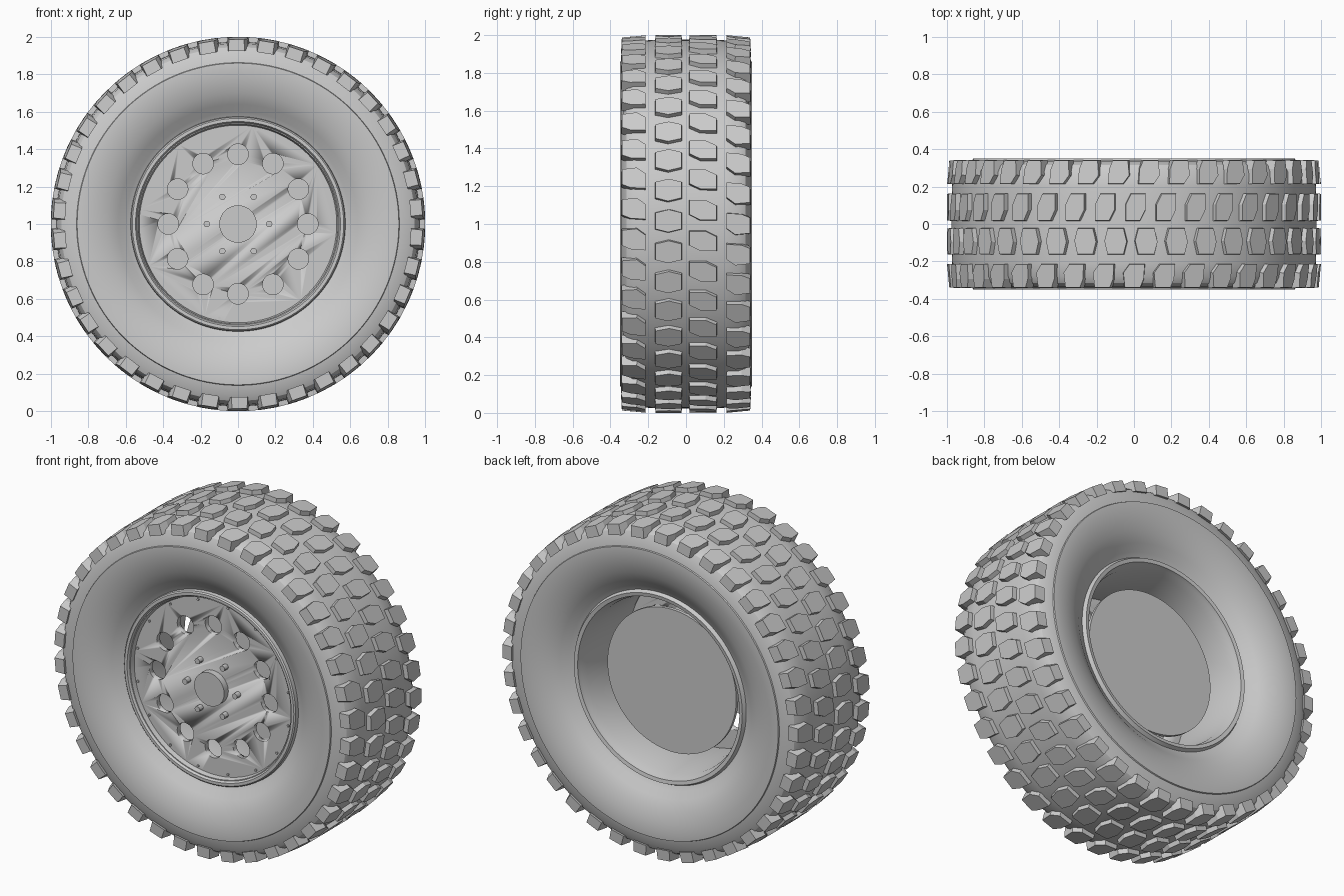
import bpy, bmesh, math
from mathutils import Matrix, Vector

if "Cube" in bpy.data.objects:
    bpy.data.objects.remove(bpy.data.objects["Cube"])

AXLE = Vector((0, 0, 1))
grey = bpy.data.materials.new("neutral grey")
grey.diffuse_color = (0.6, 0.6, 0.6, 1)
grey.use_nodes = True
grey.node_tree.nodes["Principled BSDF"].inputs["Base Color"].default_value = grey.diffuse_color


def finish(name, bm, smooth=True):
    bmesh.ops.recalc_face_normals(bm, faces=bm.faces)
    mesh = bpy.data.meshes.new(name)
    bm.to_mesh(mesh)
    bm.free()
    obj = bpy.data.objects.new(name, mesh)
    bpy.context.collection.objects.link(obj)
    mesh.materials.append(grey)
    bpy.ops.object.select_all(action='DESELECT')
    obj.select_set(True)
    bpy.context.view_layer.objects.active = obj
    if smooth:
        bpy.ops.object.shade_smooth_by_angle(angle=math.radians(30))
    return obj


def lathe(name, profile, closed=False, steps=128):
    """Revolve (radius, y) points around the axle."""
    bm = bmesh.new()
    rings = []
    for i in range(steps):
        a = 2 * math.pi * i / steps
        rings.append([bm.verts.new((r * math.cos(a), y, 1 + r * math.sin(a))) for r, y in profile])
    n = len(profile)
    for i in range(steps):
        p, q = rings[i], rings[(i + 1) % steps]
        for j in range(n if closed else n - 1):
            k = (j + 1) % n
            bm.faces.new((p[j], p[k], q[k], q[j]))
    return finish(name, bm)


def add_cylinder(bm, ring_radius, angle, radius, y0, y1, sides):
    """Cylinder along the axle direction, placed on a bolt circle."""
    pos = AXLE + Vector((ring_radius * math.cos(angle), (y0 + y1) / 2, ring_radius * math.sin(angle)))
    mat = Matrix.Translation(pos) @ Matrix.Rotation(math.pi / 2, 4, 'X')
    bmesh.ops.create_cone(bm, cap_ends=True, segments=sides, radius1=radius, radius2=radius,
                          depth=abs(y1 - y0), matrix=mat)


def cylinders(name, count, ring_radius, radius, y0, y1, sides, phase=0.0):
    bm = bmesh.new()
    for i in range(count):
        add_cylinder(bm, ring_radius, 2 * math.pi * (i + phase) / count, radius, y0, y1, sides)
    return finish(name, bm)


# Tyre carcass: bead, bulging sidewall, seam step, shoulder, crown
half = [(0.555, 0.235), (0.575, 0.245), (0.6, 0.258), (0.64, 0.29), (0.7, 0.322), (0.77, 0.342),
        (0.83, 0.35), (0.86, 0.349), (0.863, 0.342), (0.91, 0.333), (0.945, 0.315), (0.966, 0.28),
        (0.973, 0.2), (0.976, 0.1)]
lathe("tyre_carcass", half + [(r, -y) for r, y in reversed(half)])

# Tread blocks: outlines as (y, distance around the tread)
COUNT = 38
shoulder = [(-0.343, 0.052), (-0.26, 0.06), (-0.212, 0.025), (-0.212, -0.06), (-0.295, -0.055), (-0.343, -0.035)]
inner_front = [(-0.165, 0.045), (-0.09, 0.063), (-0.02, 0.045), (-0.02, -0.045), (-0.095, -0.063), (-0.165, -0.045)]
inner_back = [(0.015, 0.055), (0.105, 0.055), (0.165, 0.025), (0.165, -0.055), (0.075, -0.055), (0.015, -0.025)]
rows = [("tread_front_shoulder", shoulder, 0.5), ("tread_front_inner", inner_front, 0.1),
        ("tread_back_inner", inner_back, 0.45), ("tread_back_shoulder", [(-y, -u) for y, u in shoulder], 0.0)]


def tread_point(y, u, r, a):
    return (r * math.cos(a + u), y, 1 + r * math.sin(a + u))


for name, outline, phase in rows:
    bm = bmesh.new()
    mid = sum(y for y, u in outline) / len(outline)
    for i in range(COUNT):
        a = 2 * math.pi * (i + phase) / COUNT
        top, low = [], []
        for y, u in outline:
            edge = max(0, abs(y) - 0.2) / 0.143
            r_top = 1.001 - 0.013 * edge
            r_low = 0.955 - 0.03 * edge
            top.append(bm.verts.new(tread_point(mid + (y - mid) * 0.95, u * 0.95, r_top, a)))
            low.append(bm.verts.new(tread_point(y, u * 1.06, r_low, a)))
        bm.faces.new(top)
        bm.faces.new(low)
        for j in range(6):
            k = (j + 1) % 6
            bm.faces.new((top[j], top[k], low[k], low[j]))
    finish(name, bm, smooth=False)

# Rim: front lip, barrel and back lip
lathe("rim_barrel", [(0.575, -0.24), (0.572, -0.268), (0.565, -0.275), (0.548, -0.275), (0.54, -0.262),
                     (0.535, -0.262), (0.525, -0.225), (0.515, -0.18), (0.51, 0.0), (0.522, 0.2),
                     (0.535, 0.24), (0.54, 0.262), (0.562, 0.266), (0.575, 0.24), (0.54, 0.18), (0.53, -0.18)],
      closed=True)

# Wheel face with twelve round holes
face = cylinders("wheel_face", 1, 0, 0.53, -0.235, -0.205, 128)
cutter = cylinders("hole_cutter", 12, 0.373, 0.055, -0.4, 0.0, 32)
cutter.hide_render = True
mod = face.modifiers.new("holes", 'BOOLEAN')
mod.operation = 'DIFFERENCE'
mod.solver = 'EXACT'
mod.object = cutter
bpy.context.view_layer.objects.active = face
bpy.ops.object.modifier_apply(modifier=mod.name)
bpy.data.objects.remove(cutter)

# Hub cap, lug nuts, edge bolts and brake disc
cylinders("hub_cap", 1, 0, 0.1, -0.275, -0.23, 48)
cylinders("lug_nuts", 6, 0.167, 0.017, -0.27, -0.23, 12)
cylinders("edge_bolts", 16, 0.512, 0.007, -0.243, -0.23, 8, phase=0.5)
cylinders("brake_disc", 1, 0, 0.43, 0.115, 0.135, 96)
